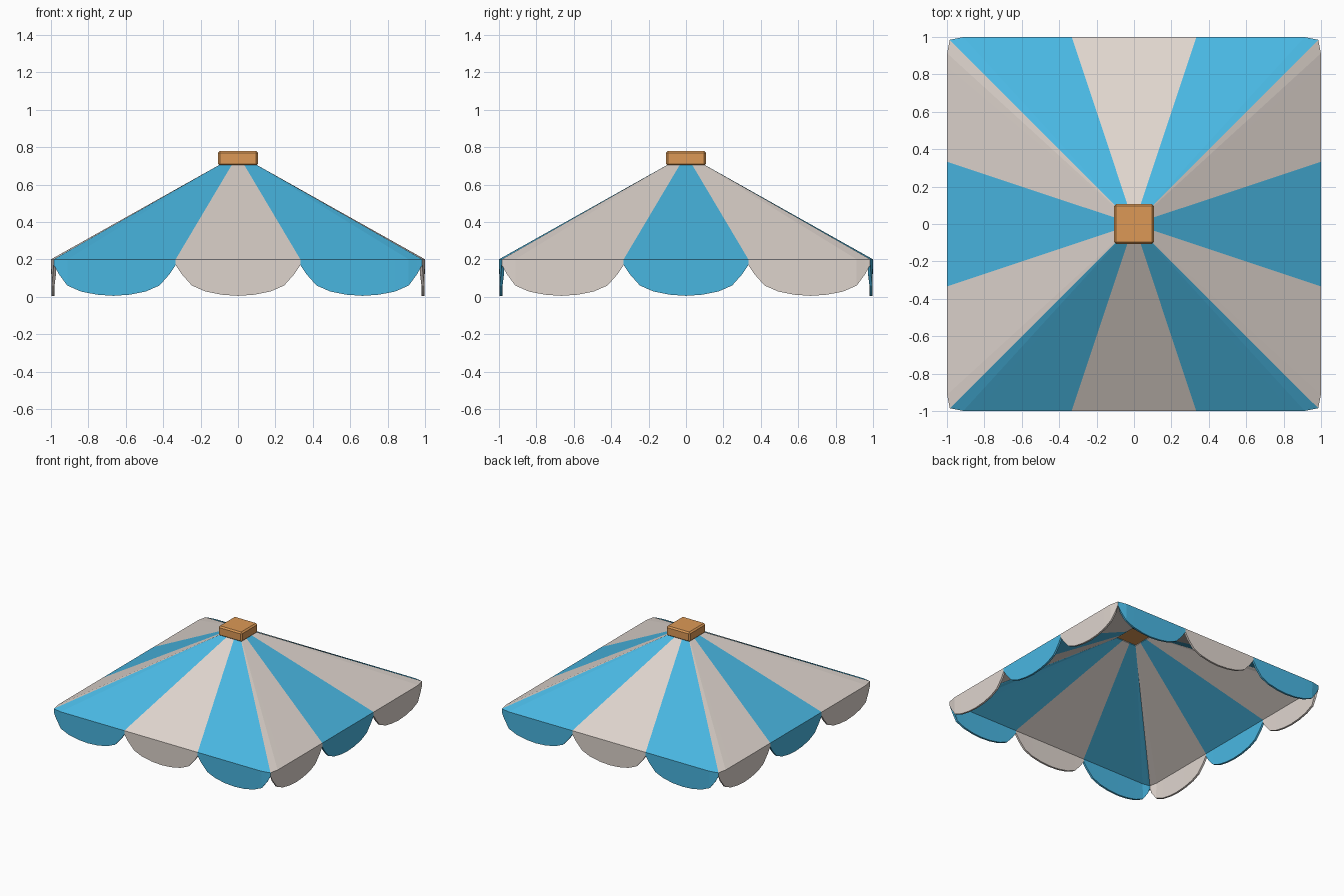
import bpy, bmesh, math
from mathutils import Matrix, Vector

if "Cube" in bpy.data.objects:
    bpy.data.objects.remove(bpy.data.objects["Cube"])


def make_material(name, rgb):
    linear = [((c / 255 + 0.055) / 1.055) ** 2.4 for c in rgb] + [1]
    mat = bpy.data.materials.new(name)
    mat.use_nodes = True
    mat.diffuse_color = linear
    mat.node_tree.nodes["Principled BSDF"].inputs["Base Color"].default_value = linear
    return mat


blue = make_material("sky blue cloth", (73, 183, 226))
cream = make_material("cream cloth", (223, 213, 206))
wood = make_material("warm wood", (220, 153, 86))


def make_object(name, bm, mats):
    mesh = bpy.data.meshes.new(name)
    bm.to_mesh(mesh)
    bm.free()
    for mat in mats:
        mesh.materials.append(mat)
    obj = bpy.data.objects.new(name, mesh)
    bpy.context.collection.objects.link(obj)
    return obj


RIM_Z, TOP_Z, TOP_SCALE = 0.2, 0.705, 0.1
# Half scallop: position across the panel and height of the hem
half = [(0, 0.005), (0.26, 0.011), (0.52, 0.028), (0.74, 0.06), (0.9, 0.12), (1, 0.17)]
hem = [(-u, z) for u, z in reversed(half[1:])] + half


def rim_point(s):
    """Point on the front rim, rounded in at the corners."""
    pull = max(0, abs(s) - 0.91) / 0.09
    return Vector((s - math.copysign(0.015 * pull, s), -1 + 0.015 * pull, RIM_Z))


# Canopy: four sides of three striped panels, each with a scalloped valance
bm = bmesh.new()
for side in range(4):
    turn = Matrix.Rotation(side * math.pi / 2, 3, "Z")
    for panel in (-1, 0, 1):
        columns = []
        for u, z in hem:
            rim = rim_point((panel * 2 + u) / 3)
            top = Vector((rim.x * TOP_SCALE, rim.y * TOP_SCALE, TOP_Z))
            low = Vector((rim.x, rim.y + 0.004 * (RIM_Z - z) / RIM_Z, z))
            if abs(u) == 1:
                low.y = rim.y
            columns.append([bm.verts.new(turn @ p) for p in (low, rim, top)])
        for a, b in zip(columns, columns[1:]):
            for k in (0, 1):
                face = bm.faces.new((a[k], b[k], b[k + 1], a[k + 1]))
                face.material_index = (side + (panel == 0)) % 2
bmesh.ops.remove_doubles(bm, verts=bm.verts, dist=0.0005)
canopy = make_object("striped_canopy", bm, [blue, cream])
solid = canopy.modifiers.new("cloth thickness", "SOLIDIFY")
solid.thickness = 0.016
solid.offset = -1

# Square bevelled cap on the peak
bm = bmesh.new()
bmesh.ops.create_cube(bm, size=1, matrix=Matrix.Translation((0, 0, 0.74)) @ Matrix.Diagonal((0.214, 0.214, 0.08, 1)))
bmesh.ops.bevel(bm, geom=bm.edges[:], offset=0.011, segments=1, affect="EDGES")
make_object("peak_cap", bm, [wood])
